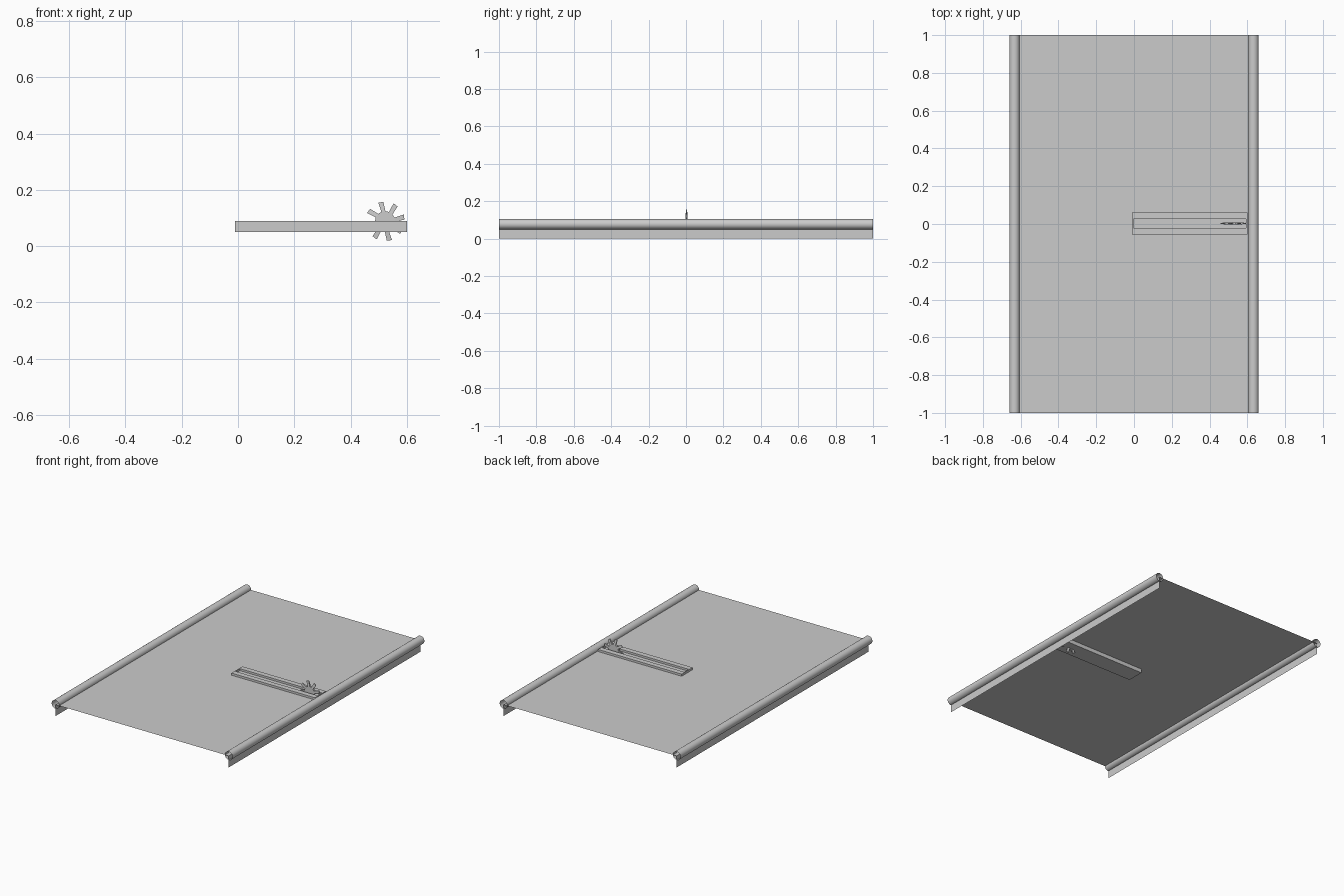
import bpy, bmesh, math

if "Cube" in bpy.data.objects:
    bpy.data.objects.remove(bpy.data.objects["Cube"])

DECK_Z, EDGE_X, RAIL_R = 0.076, 0.6325, 0.0275


def finish(bm, name, normals=True):
    if normals:
        bmesh.ops.recalc_face_normals(bm, faces=bm.faces)
    me = bpy.data.meshes.new(name)
    bm.to_mesh(me)
    bm.free()
    ob = bpy.data.objects.new(name, me)
    bpy.context.collection.objects.link(ob)
    return ob


def strip(name, profile, closed=False, smooth=False):
    """Sweep an x/z profile along the whole length as a thin sheet."""
    bm = bmesh.new()
    front = [bm.verts.new((x, -1, z)) for x, z in profile]
    back = [bm.verts.new((x, 1, z)) for x, z in profile]
    n = len(profile)
    for i in range(n if closed else n - 1):
        j = (i + 1) % n
        f = bm.faces.new((front[i], front[j], back[j], back[i]))
        f.smooth = smooth
    return finish(bm, name, closed)


# Thin deck with side skirts folded down
strip("deck", [(-EDGE_X, 0), (-EDGE_X, DECK_Z), (EDGE_X, DECK_Z), (EDGE_X, 0)])

# Open round rails along both long edges
for side, label in ((-1, "left"), (1, "right")):
    ring = [(side * EDGE_X + RAIL_R * math.cos(a), 0.0775 + RAIL_R * math.sin(a))
            for a in (2 * math.pi * i / 24 for i in range(24))]
    strip(label + "_rail", ring, closed=True, smooth=True)

# Slot housing straddling the deck, with a groove sunk in its top
bm = bmesh.new()
bmesh.ops.create_cube(bm, size=1)
for v in bm.verts:
    v.co = (0.295 + v.co.x * 0.61, 0.0025 + v.co.y * 0.115, 0.07 + v.co.z * 0.04)
top = max(bm.faces, key=lambda f: f.calc_center_median().z)
bmesh.ops.inset_region(bm, faces=[top], thickness=0.009)
for v in top.verts:
    v.co.y = 0.0025 + math.copysign(0.023, v.co.y - 0.0025)
bmesh.ops.inset_individual(bm, faces=[top], thickness=0.0001, depth=-0.013)
finish(bm, "slot_housing")

# Toothed blade standing in the groove: hub plus tapered, flared teeth
bm = bmesh.new()
CX, CY, CZ, TEETH = 0.523, 0.003, 0.088, 8
shape = [(-12, 0.036, 0.006), (-5, 0.069, 0.002), (10, 0.071, 0.002), (12, 0.036, 0.006)]
sides = []
for s in (-1, 1):
    pts = []
    for k in range(TEETH):
        for da, r, t in shape:
            a = math.radians(100 + k * 360 / TEETH + da)
            pts.append(bm.verts.new((CX + r * math.cos(a), CY + s * t, CZ + r * math.sin(a))))
    bm.faces.new([p for i, p in enumerate(pts) if i % 4 in (0, 3)])
    for k in range(TEETH):
        bm.faces.new(pts[4 * k:4 * k + 4])
    sides.append(pts)
n = len(sides[0])
for i in range(n):
    j = (i + 1) % n
    bm.faces.new((sides[0][i], sides[0][j], sides[1][j], sides[1][i]))
finish(bm, "blade")
